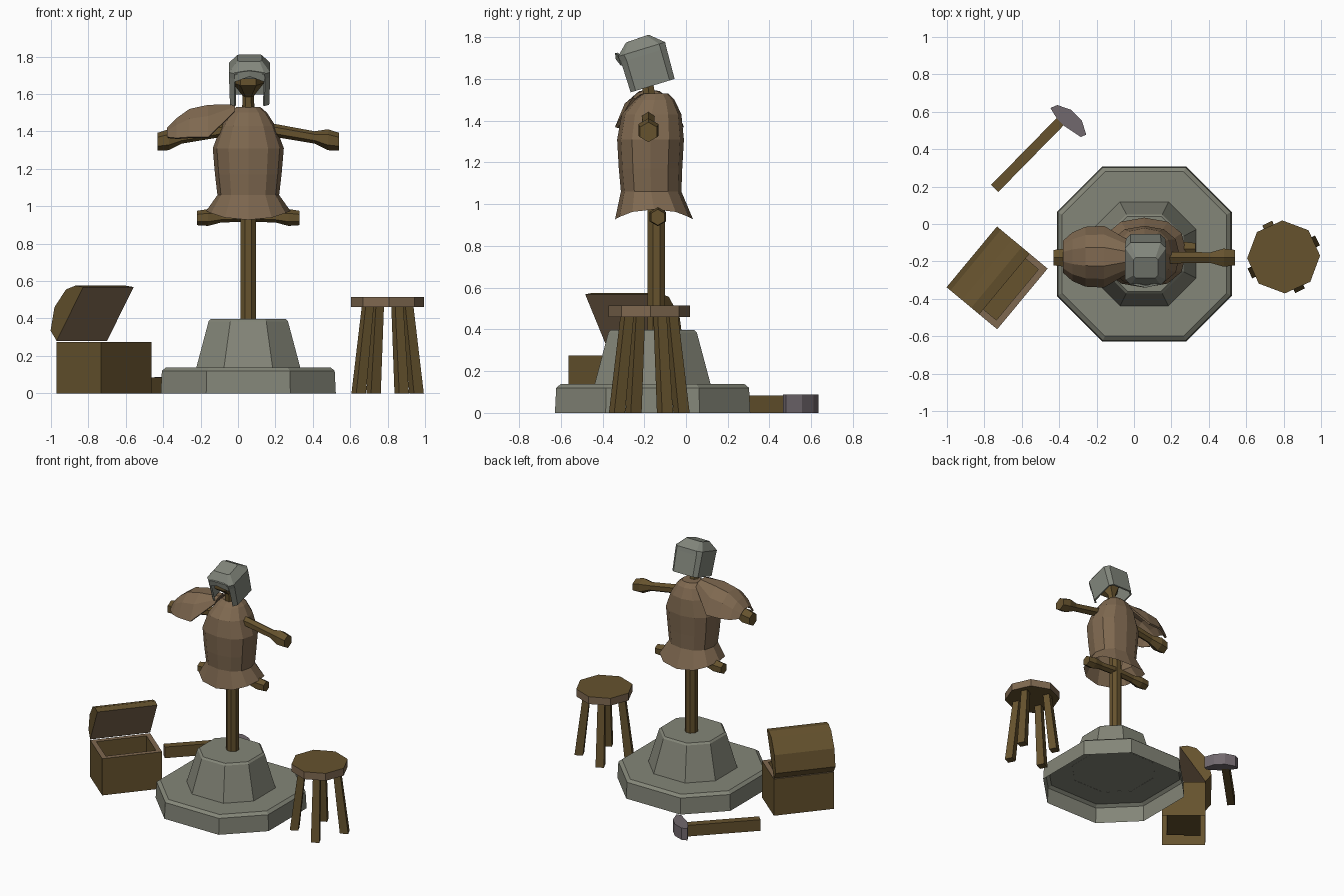
import bpy, bmesh, math
from mathutils import Vector, Matrix

if "Cube" in bpy.data.objects:
    bpy.data.objects.remove(bpy.data.objects["Cube"])

def material(name, rgb):
    m = bpy.data.materials.new(name)
    m.diffuse_color = (*rgb, 1)
    m.use_nodes = True
    m.node_tree.nodes["Principled BSDF"].inputs["Base Color"].default_value = m.diffuse_color
    return m

WOOD = material("brown wood", (.132, .085, .027))
TAN = material("tan leather", (.212, .140, .080))
STONE = material("grey stone", (.230, .237, .188))
STEEL = material("helmet steel", (.222, .237, .200))
IRON = material("dark iron", (.165, .138, .155))

def finish(name, bm, mats, thick=0):
    bmesh.ops.recalc_face_normals(bm, faces=bm.faces)
    me = bpy.data.meshes.new(name)
    bm.to_mesh(me)
    bm.free()
    ob = bpy.data.objects.new(name, me)
    bpy.context.collection.objects.link(ob)
    for m in mats:
        me.materials.append(m)
    if thick:
        s = ob.modifiers.new("thickness", 'SOLIDIFY')
        s.thickness = thick
    return ob

def loft(rings, start=True, end=True, closed=True):
    """Skin a list of equal-length point rings."""
    bm = bmesh.new()
    vs = [[bm.verts.new(p) for p in r] for r in rings]
    n = len(rings[0])
    for a, b in zip(vs, vs[1:]):
        for i in range(n if closed else n - 1):
            j = (i + 1) % n
            bm.faces.new((a[i], a[j], b[j], b[i]))
    if start:
        bm.faces.new(vs[0][::-1])
    if end:
        bm.faces.new(vs[-1])
    return bm

def rod(name, pts, radii, sides=6, mats=(WOOD,), phase=0):
    """Faceted bar through points, with a radius at each."""
    pts = [Vector(p) for p in pts]
    q = (pts[-1] - pts[0]).to_track_quat('Z', 'Y')
    rings = []
    for p, r in zip(pts, radii):
        rings.append([p + q @ Vector((r * math.cos(phase + math.tau * i / sides),
                                      r * math.sin(phase + math.tau * i / sides), 0))
                      for i in range(sides)])
    return finish(name, loft(rings), mats)

def chamfered(cx, cy, z, a, c):
    """Eight-sided ring: half size a, half flat length c."""
    return [(cx + x, cy + y, z) for x, y in
            ((a, -c), (a, c), (c, a), (-c, a), (-a, c), (-a, -c), (-c, -a), (c, -a))]

# Stone base, two tiers, hollow underneath
CX, CY = .055, -.16
tier = lambda z, a, c: chamfered(CX, CY, z, a, c)
finish("lower_base", loft([tier(0, .468, .225), tier(.12, .462, .222), tier(.138, .44, .21)],
                          start=False), [STONE])
finish("upper_base", loft([tier(.137, .278, .13), tier(.385, .212, .096), tier(.397, .20, .09)],
                          start=False), [STONE])

# Wooden frame of the dummy
rod("post", [(CX, -.142, .39), (CX, -.142, 1.0), (CX, -.165, 1.46)], [.045, .045, .04], 8, phase=math.pi / 8)
rod("neck_and_head", [(CX, -.165, 1.42), (CX, -.185, 1.59), (CX, -.222, 1.66), (CX, -.222, 1.71)],
    [.038, .03, .085, .085])

def crossbar(name, y, half, z_end, z_mid, knob, shaft):
    sx = [-half, -half + .06, -half + .13, 0, half - .13, half - .06, half]
    pts = [(CX + x, y, z_end + (z_mid - z_end) * (1 - abs(x) / half)) for x in sx]
    rod(name, pts, [knob * .85, knob, shaft, shaft * 1.1, shaft, knob, knob * .85], phase=math.pi / 2)

crossbar("arm_bar", -.18, .485, 1.345, 1.43, .056, .033)
crossbar("hip_bar", -.135, .275, .937, .95, .045, .03)

# Leather cuirass: flared hem, waist, chest and shoulders
body = [  # z, half width, half depth, centre y, droop of the front and back
    (.975, .225, .187, -.153, .048), (1.06, .165, .145, -.167, 0), (1.17, .178, .152, -.17, 0),
    (1.31, .19, .16, -.17, 0), (1.43, .145, .143, -.165, 0), (1.50, .10, .095, -.15, 0),
    (1.53, .065, .06, -.145, 0)]
rings = []
for z, w, d, y, droop in body:
    ring = []
    for i in range(12):
        c, s = math.cos(math.tau * i / 12), math.sin(math.tau * i / 12)
        ring.append((CX + w * math.copysign(abs(c) ** .85, c), y + d * math.copysign(abs(s) ** .85, s),
                     z - droop * abs(s) ** 2))
    rings.append(ring)
finish("cuirass", loft(rings, start=False), [TAN])

# Shoulder guard arched over one arm
rings = []
for x, w, top, low in ((-.015, .08, 1.545, 1.51), (-.16, .165, 1.542, 1.37),
                       (-.26, .16, 1.52, 1.37), (-.33, .13, 1.47, 1.365), (-.38, .085, 1.42, 1.37)):
    rings.append([(x, -.175 + k * w, low + h * (top - low))
                  for k, h in ((-1, 0), (-.72, .65), (-.3, 1), (.3, 1), (.72, .65), (1, 0))])
finish("shoulder_guard", loft(rings, start=False, end=False, closed=False), [TAN], .014)

# Helmet, tipped forward, with an open face
def helm_ring(z, w, front, back, c, dz=0):
    return [(w, -front + c, z + dz), (w, back - c, z), (w - c, back, z), (c - w, back, z),
            (-w, back - c, z), (-w, -front + c, z + dz), (c - w, -front, z + dz), (w - c, -front, z + dz)]

bm = loft([helm_ring(-.097, .105, .108, .112, .025), helm_ring(.055, .11, .11, .118, .028),
           helm_ring(.085, .11, .116, .12, .03), helm_ring(.142, .065, .06, .055, .012, -.004)],
          start=False)
opening = [f for f in bm.faces if f.calc_center_median().y < -.10
           and abs(f.calc_center_median().x) < .01 and f.calc_center_median().z < .03]
bmesh.ops.delete(bm, geom=opening, context='FACES')
# pointed brow plate
tip = [bm.verts.new(p) for p in ((-.08, -.116, .04), (0, -.130, .075), (.08, -.116, .04),
                                 (.08, -.112, .09), (0, -.125, .105), (-.08, -.112, .09))]
bm.faces.new((tip[0], tip[1], tip[4], tip[5]))
bm.faces.new((tip[1], tip[2], tip[3], tip[4]))
helmet = finish("helmet", bm, [STEEL], .012)
helmet.matrix_world = Matrix.Translation((CX + .007, -.19, 1.66)) @ Matrix.Rotation(math.radians(17), 4, 'X')

# Stool: octagonal seat with a tan rim, four splayed legs
SX, SY = .80, -.176
seat = rod("stool_seat", [(SX, SY, .46), (SX, SY, .515)], [.195, .195], 8, (WOOD, TAN), math.radians(92))
for f in seat.data.polygons:
    f.material_index = int(abs(f.normal.z) < .5)
for i in range(4):
    a = math.radians(26 + 90 * i)
    c, s = math.cos(a), math.sin(a)
    rings = []
    for z, r, h in ((0, .172, .029), (.465, .118, .024)):
        rings.append([(SX + (r + u * h) * c - v * h * s, SY + (r + u * h) * s + v * h * c, z)
                      for u, v in ((-1, -1), (1, -1), (1, 1), (-1, 1))])
    finish(f"stool_leg_{i + 1}", loft(rings), [WOOD])

# Chest: local x runs along its length, local -y is its front
place = Matrix.Translation((-.835, -.2025, 0)) @ Matrix.Rotation(math.atan2(.325, .27), 4, 'Z')
L, D, T = .211, .31, .035
def rect(z, t):
    return [(-L + t, -t, z), (L - t, -t, z), (L - t, t - D, z), (t - L, t - D, z)]
chest = finish("chest_box", loft([rect(0, 0), rect(.275, 0), rect(.275, T), rect(.06, T)],
                                 start=False), [WOOD, TAN])
for f in chest.data.polygons:
    f.material_index = int(abs(f.normal.z) > .5 and f.center.z > .2)
chest.matrix_world = place

# Half-open lid from its side profile (forward, height)
prof = [(0, .28), (-.042, .335), (-.015, .46), (.065, .555), (.13, .575), (.185, .568)]
lid = finish("chest_lid", loft([[(x, -u, z) for u, z in prof] for x in (-L, L)]), [WOOD, TAN])
for f in lid.data.polygons:
    f.material_index = int(f.normal.y < -.5 and f.normal.z < -.2)
lid.matrix_world = place

# Hammer lying on the ground
a, d, n = Vector((-.745, .19, 0)), Vector((.70, .714, 0)), Vector((.714, -.70, 0))
handle = finish("hammer_handle", loft([[a + d * t + n * (s * .027) + Vector((0, 0, z))
                for s, z in ((-1, 0), (1, 0), (1, .083), (-1, .083))] for t in (0, .52)]), [WOOD, TAN])
for f in handle.data.polygons:
    f.material_index = int(f.normal.dot(d) < -.9)
outline = [(-.447, .62), (-.41, .636), (-.335, .61), (-.28, .555), (-.255, .478),
           (-.285, .465), (-.375, .525), (-.41, .56)]
finish("hammer_head", loft([[(x, y, z) for x, y in outline] for z in (0, .088)]), [IRON])
